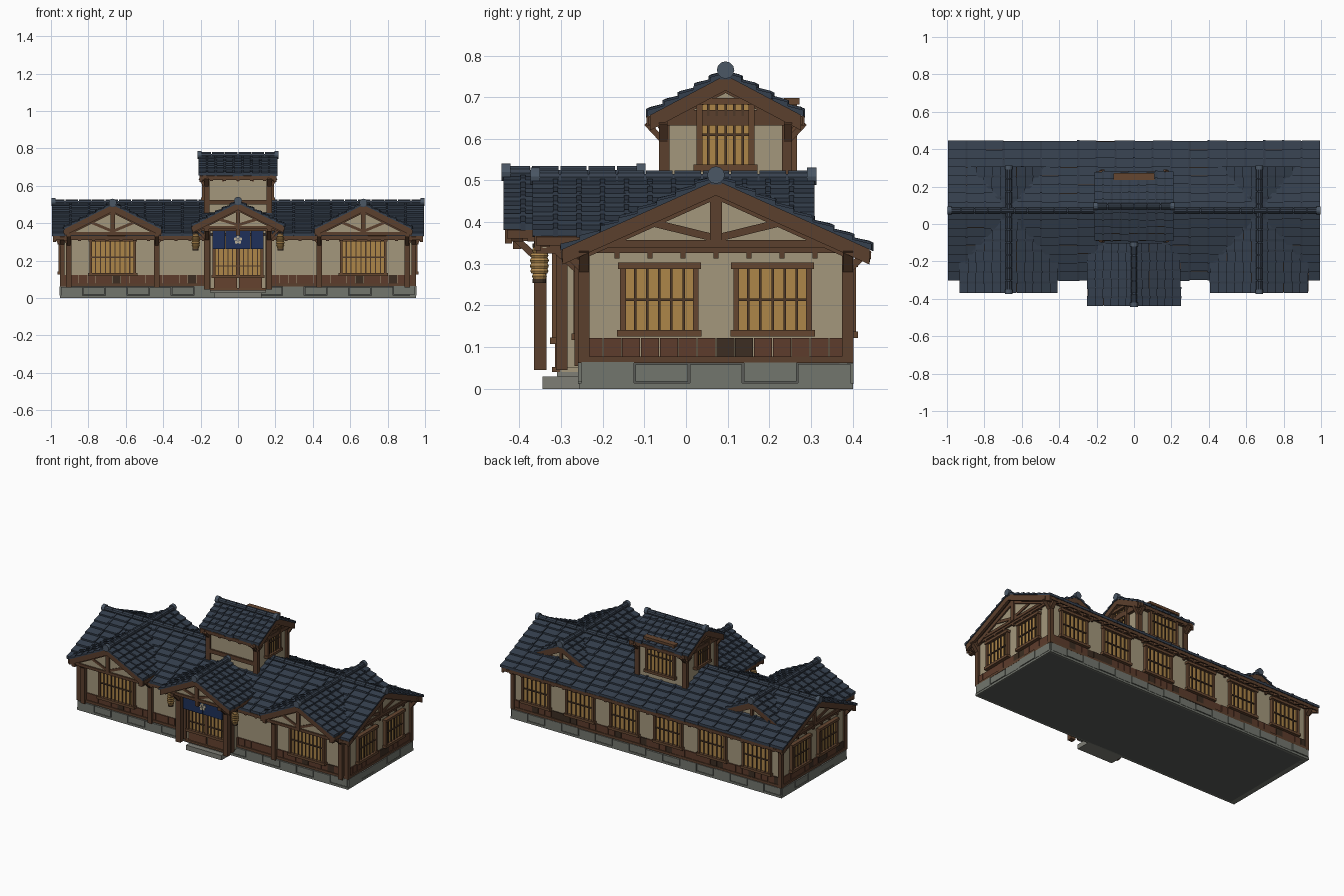
import bpy, bmesh, random
from math import pi, radians
from mathutils import Matrix, Vector

if "Cube" in bpy.data.objects:
    bpy.data.objects.remove(bpy.data.objects["Cube"])

random.seed(4)
ROOF, WOOD, DARK = (.035, .05, .075), (.105, .05, .026), (.045, .027, .016)
PLASTER, PAPER, STONE = (.37, .31, .2), (.42, .24, .065), (.17, .18, .155)
COL = {'roof_tiles': ROOF, 'tile_rolls': (.03, .042, .063), 'ridge_tiles': (.04, .055, .08), 'ridge_caps': (.07, .095, .13),
       'roof_deck': DARK, 'barge_boards': WOOD, 'rafters': WOOD, 'gable_infill': PLASTER, 'gable_truss': WOOD,
       'walls': PLASTER, 'posts_and_beams': WOOD, 'braces': WOOD, 'skirt_boards': (.11, .045, .025),
       'dark_skirt_boards': DARK, 'pegs': WOOD, 'foundation': (.1, .105, .095), 'foundation_blocks': STONE,
       'window_paper': PAPER, 'window_frames': (.13, .062, .03), 'window_bars': (.075, .04, .022), 'door_panels': (.13, .055, .028),
       'step': (.21, .21, .18), 'curtain': (.013, .03, .1), 'curtain_flower': (.5, .44, .32),
       'lantern_paper': (.45, .26, .08), 'lantern_caps': DARK}
parts = {}


def T(x=0, y=0, z=0, deg=0):
    return Matrix.Translation((x, y, z)) @ Matrix.Rotation(radians(deg), 4, 'Z')


def bm_of(name):
    return parts.setdefault(name, bmesh.new())


def prism(name, M, pts, x0, x1):
    """Profile in the local yz plane, extruded along local x."""
    bm = bm_of(name)
    a = [bm.verts.new(M @ Vector((x0, *p))) for p in pts]
    b = [bm.verts.new(M @ Vector((x1, *p))) for p in pts]
    bm.faces.new(a[::-1])
    bm.faces.new(b)
    for i in range(len(pts)):
        j = (i + 1) % len(pts)
        bm.faces.new((a[i], a[j], b[j], b[i]))


def box(name, M, x, y, z):
    prism(name, M, [(y[0], z[0]), (y[1], z[0]), (y[1], z[1]), (y[0], z[1])], *x)


def bar(name, M, p, q, w, x0, x1):
    p, q = Vector(p), Vector(q)
    d = (q - p).normalized() * w / 2
    n = Vector((-d.y, d.x))
    prism(name, M, [p + n, q + n, q - n, p - n], x0, x1)


def cyl(name, M, pos, axis, r, depth, seg=12, r2=None):
    R = {'X': Matrix.Rotation(pi / 2, 4, 'Y'), 'Y': Matrix.Rotation(pi / 2, 4, 'X'), 'Z': Matrix()}[axis]
    bmesh.ops.create_cone(bm_of(name), cap_ends=True, segments=seg, radius1=r, radius2=r if r2 is None else r2,
                          depth=depth, matrix=M @ Matrix.Translation(pos) @ R)


def roof(M, x0, x1, half, zr, slope, cols, rows):
    """Tiled gable roof, ridge along local x."""
    step = (x1 - x0) / cols
    for s in (-1, 1):
        P = lambda y, dz: (s * y, zr - slope * y + dz)
        prism('roof_deck', M, [P(0, -.014), P(half - .008, -.014), P(half - .008, .003), P(0, .003)], x0 + .008, x1 - .008)
        for e0, e1 in ((x0 + .006, x0 + .022), (x1 - .022, x1 - .006)):
            prism('barge_boards', M, [P(0, -.036), P(half - .004, -.036), P(half - .004, 0), P(0, 0)], e0, e1)
        prism('barge_boards', M, [P(half - .014, -.022), P(half, -.022), P(half, -.002), P(half - .014, -.002)], x0 + .01, x1 - .01)
        n = max(3, round((x1 - x0) / .075))
        for i in range(1, n):
            x = x0 + (x1 - x0) * i / n
            prism('rafters', M, [P(half * .6, -.03), P(half - .002, -.03), P(half - .002, -.01), P(half * .6, -.01)], x - .008, x + .008)
        for i in range(rows):
            for j in range(cols):
                a, b = half * i / rows, half * (i + 1) / rows + random.uniform(-.002, .004)
                xa = x0 + step * j
                prism('roof_tiles', M, [P(a, 0), P(b, 0), P(b, .016), P(a, .006)], xa + .0015, xa + step - .0015)
                if j:
                    b += random.uniform(-.003, .004)
                    prism('tile_rolls', M, [P(a, 0), P(b, 0), P(b, .021), P(a, .011)], xa - .006, xa + .006)
    # ridge segments and round end caps
    n = round((x1 - x0) / .07)
    seg = (x1 - x0) / n
    for i in range(n):
        cyl('ridge_tiles', M, (x0 + seg * (i + .5), 0, zr + .011), 'X', .017, seg - .005, 10)
    box('ridge_tiles', M, (x0 + .004, x1 - .004), (-.013, .013), (zr - .01, zr + .018))
    for x in (x0 + .008, x1 - .008):
        cyl('ridge_caps', M, (x, 0, zr + .013), 'X', .021, .022, 12)


def gable(M, x, half, zb, zr, slope, w=.02, struts=True):
    """Plaster triangle with tie beam, king post and struts."""
    top = zr - .02
    yb = min(half, (top - zb) / slope)
    prism('gable_infill', M, [(-yb, zb), (yb, zb), (yb, max(zb, top - slope * yb) + .001), (0, top), (-yb, max(zb, top - slope * yb) + .001)], x - .005, x + .005)
    box('gable_truss', M, (x - .013, x + .013), (-half, half), (zb - .004, zb + .014))
    for s in (-1, 1):
        bar('gable_truss', M, (0, top - .012), (s * half, top - .012 - slope * half), w, x - .014, x + .014)
    if struts:
        box('gable_truss', M, (x - .016, x + .016), (-w * .6, w * .6), (zb, top))
        for s in (-1, 1):
            y = half * .5
            bar('gable_truss', M, (0, zb + .018), (s * y, top - slope * y - .006), w * .75, x - .011, x + .011)


def window(F, cx, z0, z1, w, n, mid=.5):
    """Lattice window on a wall facing local -y."""
    a, b = cx - w / 2, cx + w / 2
    box('window_paper', F, (a, b), (-.008, .004), (z0, z1))
    for x in (a, b):
        box('window_frames', F, (x - .007, x + .007), (-.02, .004), (z0, z1))
    for z, o in ((z0, .014), (z1, .012)):
        box('window_frames', F, (a - o, b + o), (-.025, .004), (z - .008, z + .008))
    for i in range(1, n):
        x = a + w * i / n
        box('window_bars', F, (x - .003, x + .003), (-.014, 0), (z0, z1))
    z = z0 + (z1 - z0) * mid
    box('window_bars', F, (a, b), (-.015, 0), (z - .003, z + .003))


def wall(F, w):
    """Trim of one outer wall: stones, boards, beams, corner posts, pegs."""
    h = w / 2
    n = round(w / .118)
    for i in range(n):
        a = -h - .008 + (w + .016) * i / n
        box('foundation_blocks', F, (a + .002, a + (w + .016) / n - .002), (-.014, .02), (.018 if i % 2 else .012, random.uniform(.056, .065)))
    box('foundation_blocks', F, (-h - .012, h + .012), (-.012, .02), (0, .014))
    box('posts_and_beams', F, (-h, h), (-.011, .01), (.062, .078))
    box('posts_and_beams', F, (-h, h), (-.011, .01), (.326, .345))
    n = round(w / .045)
    for i in range(n):
        a = -h + w * i / n
        box(random.choice(['skirt_boards'] * 3 + ['dark_skirt_boards']), F, (a + .001, a + w / n - .001), (-random.uniform(.005, .008), .004), (.075, .122))
    for s in (-1, 1):
        box('posts_and_beams', F, (s * h - .013, s * h + .013), (-.013, .013), (.062, .345))
    n = round(w / .075)
    for i in range(1, n):
        x = -h + w * i / n
        box('pegs', F, (x - .006, x + .006), (-.012, .004), (.313, .326))


# main hall
YC = .072
box('foundation', T(), (-.945, .945), (-.245, .388), (0, .066))
box('walls', T(), (-.94, .94), (-.245, .388), (.06, .34))
front, back = T(0, -.245), T(0, .388, 0, 180)
wall(front, 1.88)
wall(back, 1.88)
for i in range(6):
    window(back, -.775 + .31 * i, .13, .3, .185, 6)
for s in (-1, 1):
    side = T(s * .94, YC, 0, s * 90)
    wall(side, .633)
    for c in (-.136, .136):
        window(side, c, .133, .295, .175, 6)
    M = T(0, YC)
    gable(M, s * .943, .325, .343, .5, .45, .024)
    for y in (-.317, .317):
        k = 1 if y > 0 else -1
        bar('braces', M, (y, .285), (y + k * .05, .333), .018, s * .94 - .012, s * .94 + .012)
        bar('braces', T(0, YC + y, 0, -90), (s * .945, .285), (s * .985, .335), .018, -.012, .012)
        box('posts_and_beams', M, (s * .93, s * .99), (y - .012, y + .012), (.325, .345))
roof(T(0, YC), -.995, .995, .372, .5, .45, 20, 8)

# two front cross gables, their ridges running through the main roof
for s in (-1, 1):
    M = T(s * .67, 0, 0, 90)
    roof(M, -.37, .31, .262, .497, .5, 12, 6)
    gable(M, -.34, .25, .338, .497, .5, .02)
    gable(M, .285, .2, .37, .497, .5, .016)
    for c in (-.235, .235):
        k = 1 if c > 0 else -1
        box('posts_and_beams', M, (-.268, -.24), (c - .014, c + .014), (.055, .345))
        box('posts_and_beams', M, (-.36, -.24), (c - .012, c + .012), (.325, .345))
        bar('braces', M, (c, .285), (c + k * .038, .34), .016, -.268, -.245)
        bar('braces', T(s * .67 + c), (-.255, .28), (-.315, .335), .016, -.01, .01)
    box('posts_and_beams', M, (-.262, -.24), (-.24, .24), (.325, .345))
    window(T(s * .67, -.25), 0, .125, .31, .235, 9)

# entrance porch
M = T(0, 0, 0, 90)
roof(M, -.44, -.1, .248, .507, .5, 7, 6)
gable(M, -.405, .225, .372, .507, .5, .02)
for s in (-1, 1):
    box('walls', T(), (s * .15, s * .168), (-.305, -.24), (.05, .385))
    box('posts_and_beams', T(), (s * .148, s * .174), (-.312, -.284), (.045, .38))
    box('posts_and_beams', T(), (s * .15, s * .182), (-.365, -.335), (.045, .38))
    box('posts_and_beams', T(), (s * .154, s * .178), (-.425, -.24), (.355, .376))
    bar('braces', M, (s * .17, .315), (s * .215, .365), .016, -.362, -.34)
    bar('braces', T(s * .166), (-.36, .315), (-.41, .362), .016, -.01, .01)
box('posts_and_beams', T(), (-.2, .2), (-.365, -.34), (.357, .378))
box('posts_and_beams', M, (-.415, -.395), (-.01, .01), (.335, .375))
box('walls', T(), (-.15, .15), (-.3, -.24), (.04, .38))
door = T(0, -.302)
for s in (-1, 1):
    window(door, s * .066, .115, .34, .125, 5, .25)
    box('door_panels', door, (s * .006, s * .128), (-.012, 0), (.05, .112))
box('window_frames', door, (-.15, .15), (-.02, 0), (.04, .052))
box('step', T(), (-.125, .125), (-.345, -.25), (0, .03))
box('step', T(), (-.15, .15), (-.31, -.25), (.03, .046))

# curtain with a plain blossom
for i in range(4):
    a = -.138 + .069 * i
    box('curtain', T(), (a + .001, a + .068), (-.354 - .002 * (i % 2), -.348), (.262, .357))
for i in range(5):
    v = Matrix.Rotation(2 * pi * i / 5, 3, 'Y') @ Vector((0, 0, .015))
    cyl('curtain_flower', T(), (v.x, -.357, .31 + v.z), 'Y', .0085, .004, 10)
cyl('curtain_flower', T(), (0, -.358, .31), 'Y', .005, .005, 8)

# ribbed lanterns
for s in (-1, 1):
    L = T(s * .226, -.352)
    for i, r in enumerate((.018, .022, .023, .023, .022, .018)):
        z = .27 + .0125 * i
        cyl('lantern_paper', L, (0, 0, z - .003), 'Z', r - .003, .0063, 12, r)
        cyl('lantern_paper', L, (0, 0, z + .0033), 'Z', r, .0063, 12, r - .003)
    for z in (.259, .344):
        cyl('lantern_caps', L, (0, 0, z), 'Z', .016, .01)
    box('lantern_caps', L, (-.003, .003), (-.003, .003), (.345, .385))
    box('lantern_caps', L, (-.004, .004), (-.004, .11), (.35, .357))

# roof cupola
C = T(0, .095)
box('walls', C, (-.17, .17), (-.15, .15), (.4, .66))
roof(C, -.213, .213, .185, .752, .53, 9, 5)
for s in (-1, 1):
    gable(C, s * .172, .165, .655, .752, .53, .018, False)
    window(T(s * .172, .095, 0, s * 90), 0, .53, .69, .125, 6)
    box('posts_and_beams', C, (s * .168, s * .188), (-.19, .19), (.632, .655))
    box('posts_and_beams', C, (-.205, .205), (s * .148, s * .168), (.636, .658))
    for k in (-1, 1):
        box('posts_and_beams', C, (s * .152, s * .182), (k * .135, k * .16), (.4, .66))
        bar('braces', C, (k * .15, .595), (k * .19, .638), .014, s * .158, s * .178)
        bar('braces', T(0, .095 + k * .15, 0, -90), (s * .175, .595), (s * .205, .64), .014, -.01, .01)
    for x in (-.08, 0, .08):
        box('pegs', C, (x - .006, x + .006), (s * .15, s * .158), (.622, .636))
box('posts_and_beams', C, (-.17, .17), (-.16, -.14), (.5, .525))
window(T(0, .247, 0, 180), 0, .48, .69, .19, 7)
box('window_frames', T(), (-.11, .11), (.235, .27), (.682, .698))

# turn every part into one object
for name, bm in parts.items():
    bmesh.ops.recalc_face_normals(bm, faces=bm.faces)
    me = bpy.data.meshes.new(name)
    bm.to_mesh(me)
    bm.free()
    ob = bpy.data.objects.new(name, me)
    bpy.context.collection.objects.link(ob)
    mat = bpy.data.materials.new(name)
    mat.diffuse_color = (*COL[name], 1)
    mat.use_nodes = True
    mat.node_tree.nodes["Principled BSDF"].inputs["Base Color"].default_value = mat.diffuse_color
    me.materials.append(mat)
